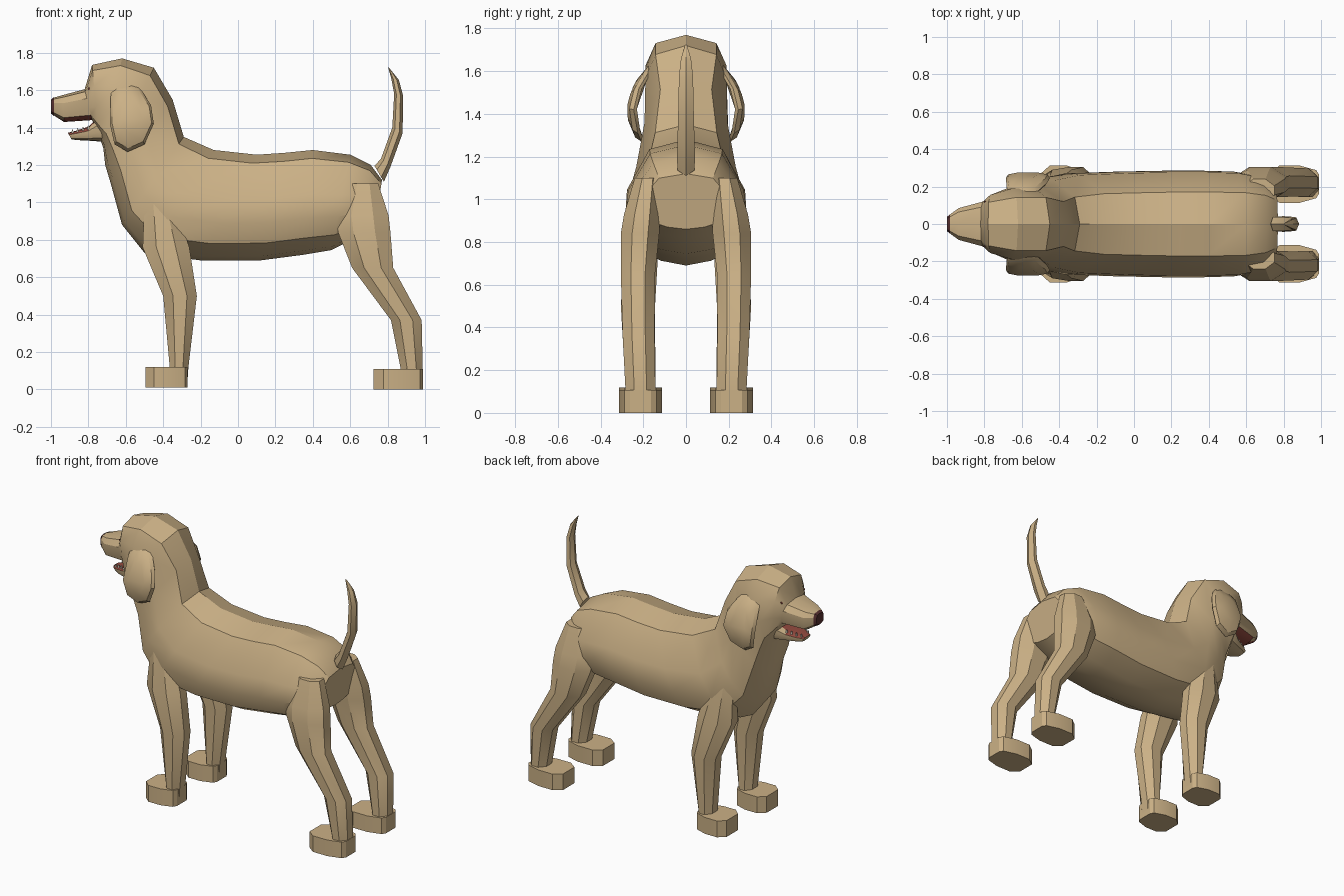
import bpy, bmesh, math
from mathutils import Vector

if "Cube" in bpy.data.objects:
    bpy.data.objects.remove(bpy.data.objects["Cube"], do_unlink=True)


def material(name, rgb):
    m = bpy.data.materials.new(name)
    m.use_nodes = True
    m.diffuse_color = (*rgb, 1)
    m.node_tree.nodes["Principled BSDF"].inputs["Base Color"].default_value = (*rgb, 1)
    return m


FUR = material("tan fur", (0.60, 0.44, 0.24))
MOUTH = material("mouth red", (0.30, 0.07, 0.05))
NOSE = material("nose brown", (0.10, 0.03, 0.03))
TEETH = material("tooth ivory", (0.75, 0.68, 0.55))


def loft(name, rings, mats=(FUR,), rule=None, angle=28):
    """Skin a list of equal-length closed rings and cap both ends."""
    bm = bmesh.new()
    loops = [[bm.verts.new(p) for p in ring] for ring in rings]
    n = len(loops[0])
    for a, b in zip(loops, loops[1:]):
        for i in range(n):
            j = (i + 1) % n
            bm.faces.new((a[i], a[j], b[j], b[i]))
    bm.faces.new(loops[0])
    bm.faces.new(loops[-1])
    bmesh.ops.recalc_face_normals(bm, faces=bm.faces)
    if rule:
        bm.normal_update()
        for f in bm.faces:
            f.material_index = rule(f)
    me = bpy.data.meshes.new(name)
    bm.to_mesh(me)
    bm.free()
    for m in mats:
        me.materials.append(m)
    ob = bpy.data.objects.new(name, me)
    bpy.context.collection.objects.link(ob)
    bpy.ops.object.select_all(action="DESELECT")
    ob.select_set(True)
    bpy.context.view_layer.objects.active = ob
    bpy.ops.object.shade_smooth_by_angle(angle=math.radians(angle))
    return ob


# Half cross-section: fraction from top to bottom, fraction of half width
TORSO = [(0, 0), (.08, .6), (.42, .97), (.65, 1), (.84, .85), (.96, .42), (1, 0)]
HEAD = [(0, 0), (.08, .75), (.3, 1), (.6, 1), (.84, .9), (.96, .5), (1, 0)]


def section(tx, tz, bx, bz, w, shape=HEAD):
    """Symmetric ring hung between a top point and a bottom point."""
    top, bot = Vector((tx, 0, tz)), Vector((bx, 0, bz))
    half = [(top.lerp(bot, t), w * f) for t, f in shape]
    left = [p + Vector((0, y, 0)) for p, y in half]
    right = [p - Vector((0, y, 0)) for p, y in half[-2:0:-1]]
    return left + right


# Head, neck and torso in one skin
head_rings = [(-.985, 1.56, -.985, 1.465, .05), (-.94, 1.573, -.93, 1.43, .085),
              (-.82, 1.605, -.78, 1.44, .12), (-.78, 1.735, -.745, 1.36, .155),
              (-.62, 1.77, -.72, 1.29, .19), (-.45, 1.72, -.71, 1.2, .19)]
torso_rings = [(-.35, 1.55, -.68, 1.1, .2), (-.29, 1.35, -.62, .88, .24),
               (-.13, 1.28, -.5, .73, .27), (.1, 1.255, -.2, .69, .28),
               (.25, 1.265, .12, .69, .285), (.4, 1.28, .35, .72, .285),
               (.6, 1.255, .5, .745, .28), (.71, 1.2, .65, .82, .255),
               (.77, 1.12, .73, .86, .21)]
loft("body", [section(*r) for r in head_rings]
     + [section(*r, TORSO) for r in torso_rings], (FUR, MOUTH),
     lambda f: int(f.normal.z < -.8 and f.calc_center_median().x < -.75))

# Nose and open lower jaw
loft("nose", [section(-1, 1.55, -1, 1.475, .038), section(-.985, 1.562, -.985, 1.463, .051)], (NOSE,))
loft("lower_jaw", [section(-.91, 1.372, -.89, 1.337, .035), section(-.86, 1.385, -.86, 1.333, .06),
                   section(-.8, 1.405, -.8, 1.33, .085), section(-.755, 1.45, -.73, 1.325, .115),
                   section(-.67, 1.45, -.67, 1.33, .12)], (FUR, MOUTH),
     lambda f: int(f.normal.z > .6))


def oval(cx, cy, z, hx, hy, n=8):
    turn = math.pi / n
    grow = 1 / math.cos(turn)
    return [Vector((cx + hx * grow * math.cos(a), cy + hy * grow * math.sin(a), z))
            for a in (turn + k * math.tau / n for k in range(n))]


def leg(name, side, rings):
    loft(name, [oval(x, side * y, z, hx, hy) for z, x, hx, y, hy in rings])


def paw(name, side, heel, length, bottom, top):
    plan = [(0, .05), (-.06, .075), (-.4, .1), (-.8, .1), (-1, .06)]
    edge = plan + [(x, -y) for x, y in reversed(plan)]
    loft(name, [[Vector((heel + x * length, side * .213 + y, z)) for x, y in edge]
                for z in (bottom, top)])


FRONT_LEG = [(1.0, -.42, .08, .19, .06), (.76, -.385, .125, .21, .08), (.5, -.31, .09, .225, .08),
             (.12, -.315, .05, .213, .07), (.02, -.322, .05, .213, .07)]
HIND_LEG = [(1.1, .67, .08, .18, .06), (.93, .665, .14, .205, .085), (.84, .675, .14, .215, .09),
            (.65, .72, .11, .225, .08), (.37, .9, .082, .222, .075),
            (.1, .93, .058, .213, .07), (.01, .935, .055, .213, .07)]
# Ear outline seen from the side
EAR = [(-.6, 1.66), (-.53, 1.62), (-.465, 1.52), (-.45, 1.42), (-.5, 1.31),
       (-.59, 1.27), (-.66, 1.31), (-.685, 1.42), (-.68, 1.58), (-.65, 1.64)]


def ear_ring(side, scale, offset):
    """Ear outline bowed outward around its middle height."""
    ring = []
    for x, z in EAR:
        x, z = -.57 + (x + .57) * scale, 1.465 + (z - 1.465) * scale
        bow = .25 - 1.6 * (z - 1.42) ** 2 - (.12 * max(0, z - 1.45))
        ring.append(Vector((x, side * (bow + offset), z)))
    return ring


for side, tag in ((1, "far"), (-1, "near")):
    leg(f"front_leg_{tag}", side, FRONT_LEG)
    leg(f"hind_leg_{tag}", side, HIND_LEG)
    paw(f"front_paw_{tag}", side, -.27, .225, .01, .12)
    paw(f"hind_paw_{tag}", side, .99, .265, 0, .108)
    loft(f"ear_{tag}", [ear_ring(side, s, o) for s, o in
                        ((.5, -.015), (.92, -.02), (1, -.005), (.9, .015), (.5, .025))], angle=35)
    # Eye plate and small lower teeth
    loft(f"eye_{tag}", [[Vector((-.79 + .013 * math.cos(a), side * y, 1.608 + .008 * math.sin(a)))
                         for a in (k * math.tau / 8 for k in range(8))] for y in (.115, .123)], (MOUTH,))
    for k in range(4):
        x, y, z = -.885 + k * .028, side * (.035 + k * .012), 1.37 + k * .007
        loft(f"tooth_{tag}_{k + 1}", [oval(x, y, z, .006, .006, 4),
                                      oval(x, y, z + .02, .002, .002, 4)], (TEETH,))

# Upright tapering tail
tail = [(.73, 1.195, .78, 1.11, .04), (.765, 1.235, .815, 1.19, .042), (.825, 1.40, .88, 1.37, .037),
        (.835, 1.58, .883, 1.57, .033), (.82, 1.66, .86, 1.655, .024), (.802, 1.725, .812, 1.715, .006)]
TAIL = [(0, 0), (.25, .9), (.7, 1), (1, 0)]
loft("tail", [section(*r, TAIL) for r in tail])
